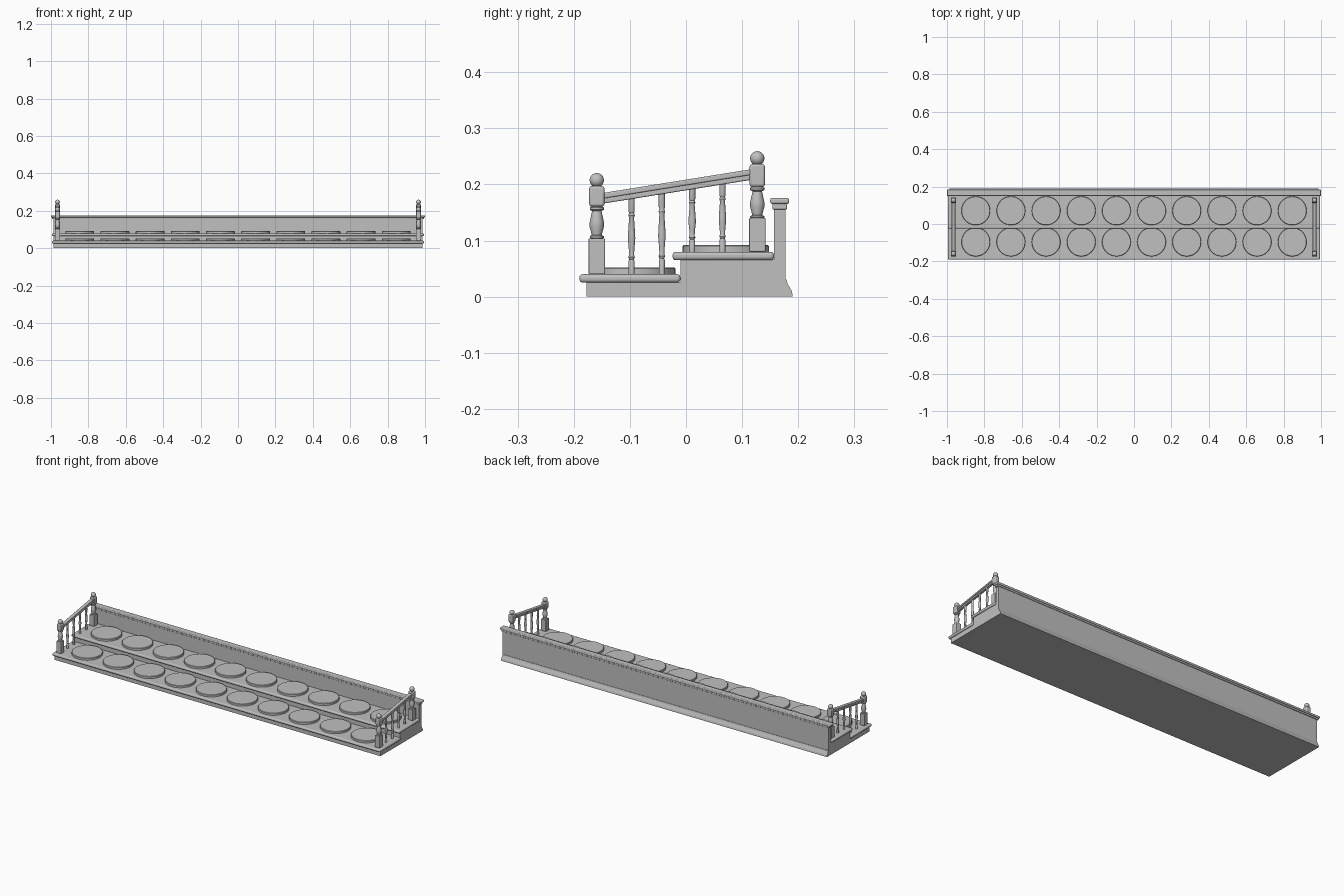
import bpy, bmesh, math

if "Cube" in bpy.data.objects:
    bpy.data.objects.remove(bpy.data.objects["Cube"], do_unlink=True)

grey = bpy.data.materials.new("plain_grey")
grey.use_nodes = True
grey.diffuse_color = (0.53, 0.53, 0.53, 1)
grey.node_tree.nodes["Principled BSDF"].inputs["Base Color"].default_value = grey.diffuse_color


def finish(name, bm, bevel=0, smooth=False):
    bmesh.ops.recalc_face_normals(bm, faces=bm.faces)
    mesh = bpy.data.meshes.new(name)
    bm.to_mesh(mesh)
    bm.free()
    mesh.materials.append(grey)
    obj = bpy.data.objects.new(name, mesh)
    bpy.context.collection.objects.link(obj)
    if bevel:
        mod = obj.modifiers.new("Bevel", "BEVEL")
        mod.width, mod.segments = bevel, 3
    if smooth:
        bpy.ops.object.select_all(action='DESELECT')
        bpy.context.view_layer.objects.active = obj
        obj.select_set(True)
        bpy.ops.object.shade_smooth_by_angle(angle=math.radians(35))
    return obj


def prism(name, profile, half, x=0, bevel=0, smooth=False):
    """Extrude a (y, z) profile along x."""
    bm = bmesh.new()
    face = bm.faces.new([bm.verts.new((x - half, y, z)) for y, z in profile])
    new = bmesh.ops.extrude_face_region(bm, geom=[face])["geom"]
    verts = [v for v in new if isinstance(v, bmesh.types.BMVert)]
    bmesh.ops.translate(bm, verts=verts, vec=(2 * half, 0, 0))
    return finish(name, bm, bevel, smooth)


def box(name, y0, y1, z0, z1, half, x=0, bevel=0):
    return prism(name, [(y0, z0), (y1, z0), (y1, z1), (y0, z1)], half, x, bevel, bevel > 0)


def lathe(name, x, y, profile, sides=20):
    """Turn a (radius, z) profile about a vertical axis."""
    bm = bmesh.new()
    rings = [[bm.verts.new((x + r * math.cos(math.tau * i / sides),
                            y + r * math.sin(math.tau * i / sides), z))
              for i in range(sides)] for r, z in profile]
    for low, high in zip(rings, rings[1:]):
        for i in range(sides):
            j = (i + 1) % sides
            bm.faces.new((low[i], low[j], high[j], high[i]))
    bm.faces.new(rings[0])
    bm.faces.new(rings[-1])
    return finish(name, bm, smooth=True)


def turned(shape, z0, z1):
    return [(r, z0 + t * (z1 - z0)) for r, t in shape]


# Stepped base, treads and back board
prism("stepped_base", [(-.177, 0), (.177, 0), (.177, .066), (-.01, .066),
                       (-.01, .026), (-.177, .026)], .987)
box("lower_tread", -.19, -.01, .025, .04, .994, bevel=.006)
box("upper_tread", -.024, .157, .065, .08, .994, bevel=.006)
box("back_board", .157, .177, .05, .167, .987)

# Moulded cap and rear skirting
box("cap_moulding", .154, .180, .155, .166, .994, bevel=.003)
box("cap_top", .150, .184, .165, .176, 1.0, bevel=.004)
prism("rear_skirting", [(.176, 0), (.19, 0), (.189, .009), (.185, .016),
                        (.181, .023), (.179, .031), (.176, .031)], .987, smooth=True)

# Round plates in two rows
for row, y, z in (("lower", -.096, .04), ("upper", .071, .08)):
    for i in range(10):
        lathe(row + "_disc", (i - 4.5) * .188, y,
              [(.077, z - .002), (.077, z + .010), (.075, z + .012)], 48)

POST = [(.009, 0), (.0125, .03), (.0125, .08), (.009, .11), (.0095, .16), (.013, .38),
        (.0125, .52), (.009, .80), (.0085, .84), (.0125, .88), (.0125, .95), (.009, 1)]
BALUSTER = [(.0055, 0), (.0055, .17), (.0042, .19), (.006, .22), (.0045, .25), (.0052, .33),
            (.0068, .46), (.0065, .52), (.0045, .73), (.006, .76), (.0045, .79),
            (.0058, .82), (.0058, 1)]


def rail_z(y):
    return .166 + (y + .147) * .16


# Balustrade at each end
for side, x in (("right", -.965), ("left", .965)):
    for place, y, z, mid, block, top in (("front", -.159, .04, .104, .161, .197),
                                         ("back", .127, .08, .14, .196, .236)):
        tag = f"{side}_{place}_post_"
        box(tag + "foot", y - .0145, y + .0145, z, mid, .0145, x, .002)
        lathe(tag + "shaft", x, y, turned(POST, mid - .001, block + .001))
        box(tag + "block", y - .0135, y + .0135, block, top, .0135, x, .004)
        ball = [(.0128 * math.sin(a), top + .0105 - .0128 * math.cos(a))
                for a in (math.pi * (k + .3) / 10.6 for k in range(11))]
        lathe(tag + "ball", x, y, ball)

    # Sloping handrail with a narrower lower strip
    for part, low, high, half in (("lower", 0, .010, .007), ("upper", .009, .019, .010)):
        prism(f"{side}_handrail_{part}",
              [(-.15, rail_z(-.15) + low), (.118, rail_z(.118) + low),
               (.118, rail_z(.118) + high), (-.15, rail_z(-.15) + high)],
              half, x, .0025, True)

    for i in range(4):
        y = -.097 + i * .054
        lathe(f"{side}_baluster", x, y,
              turned(BALUSTER, .04 if i < 2 else .08, rail_z(y) + .004), 14)
